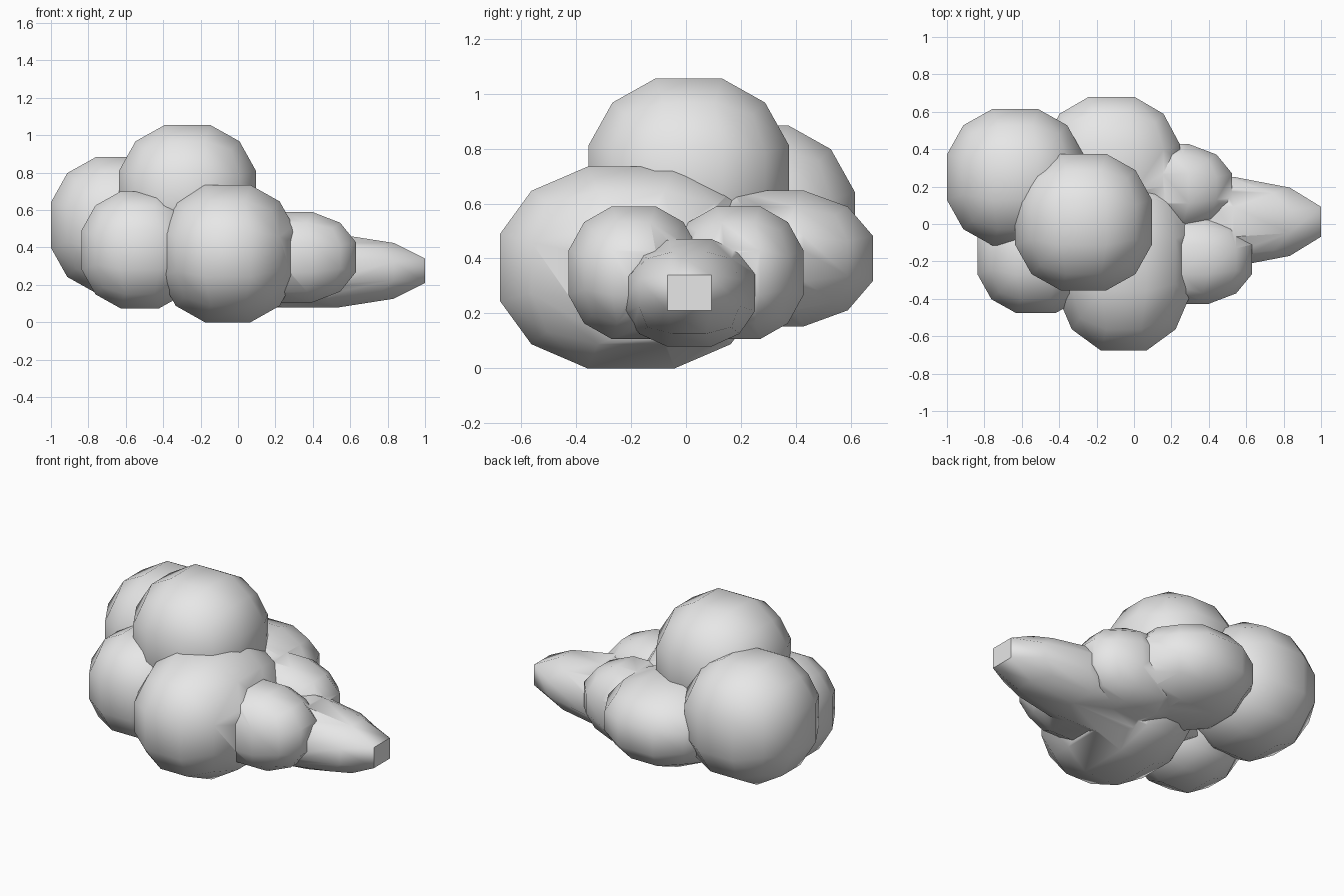
import bpy, bmesh
from mathutils import Vector

if "Cube" in bpy.data.objects:
    bpy.data.objects.remove(bpy.data.objects["Cube"])

mat = bpy.data.materials.new("pale_grey")
mat.diffuse_color = (0.8, 0.8, 0.8, 1)
mat.use_nodes = True
mat.node_tree.nodes["Principled BSDF"].inputs["Base Color"].default_value = mat.diffuse_color


def puff(name, centre, half):
    """Rounded cube ball (3x3 faces a side) with the given half extents."""
    bm = bmesh.new()
    bmesh.ops.create_cube(bm, size=2)
    bmesh.ops.subdivide_edges(bm, edges=bm.edges[:], cuts=2, use_grid_fill=True)
    for v in bm.verts:
        v.co.normalize()
    k = max(v.co.x for v in bm.verts)
    for v in bm.verts:
        v.co = Vector([c + h * a / k for c, h, a in zip(centre, half, v.co)])
    me = bpy.data.meshes.new(name)
    bm.to_mesh(me)
    bm.free()
    me.materials.append(mat)
    ob = bpy.data.objects.new(name, me)
    bpy.context.collection.objects.link(ob)
    return ob


def smooth(ob, angle):
    bpy.ops.object.select_all(action='DESELECT')
    ob.select_set(True)
    bpy.context.view_layer.objects.active = ob
    bpy.ops.object.shade_smooth_by_angle(angle=angle)


# Separate round puffs
for name, c, r in [
    ("top_puff", (-0.27, 0.01, 0.69), 0.365),
    ("back_left_puff", (-0.635, 0.25, 0.52), 0.365),
    ("front_left_puff", (-0.525, -0.165, 0.387), 0.312),
]:
    smooth(puff(name, c, (r, r, r)), 1.2)

# Lower puffs merged into one soft body
body = puff("cloud_body", (-0.055, -0.2, 0.367), (0.365, 0.477, 0.367))
for name, c, h in [
    ("back_puff", (-0.12, 0.30, 0.40), (0.365, 0.38, 0.248)),
    ("front_right_puff", (0.28, -0.19, 0.348), (0.35, 0.238, 0.242)),
    ("back_right_puff", (0.175, 0.19, 0.348), (0.35, 0.238, 0.242)),
    ("tail_puff", (0.30, 0.012, 0.275), (0.70, 0.24, 0.196)),
]:
    part = puff(name, c, h)
    mod = body.modifiers.new(name, 'BOOLEAN')
    mod.operation = 'UNION'
    mod.solver = 'EXACT'
    mod.object = part
    bpy.context.view_layer.objects.active = body
    bpy.ops.object.modifier_apply(modifier=mod.name)
    bpy.data.objects.remove(part)
smooth(body, 0.9)
